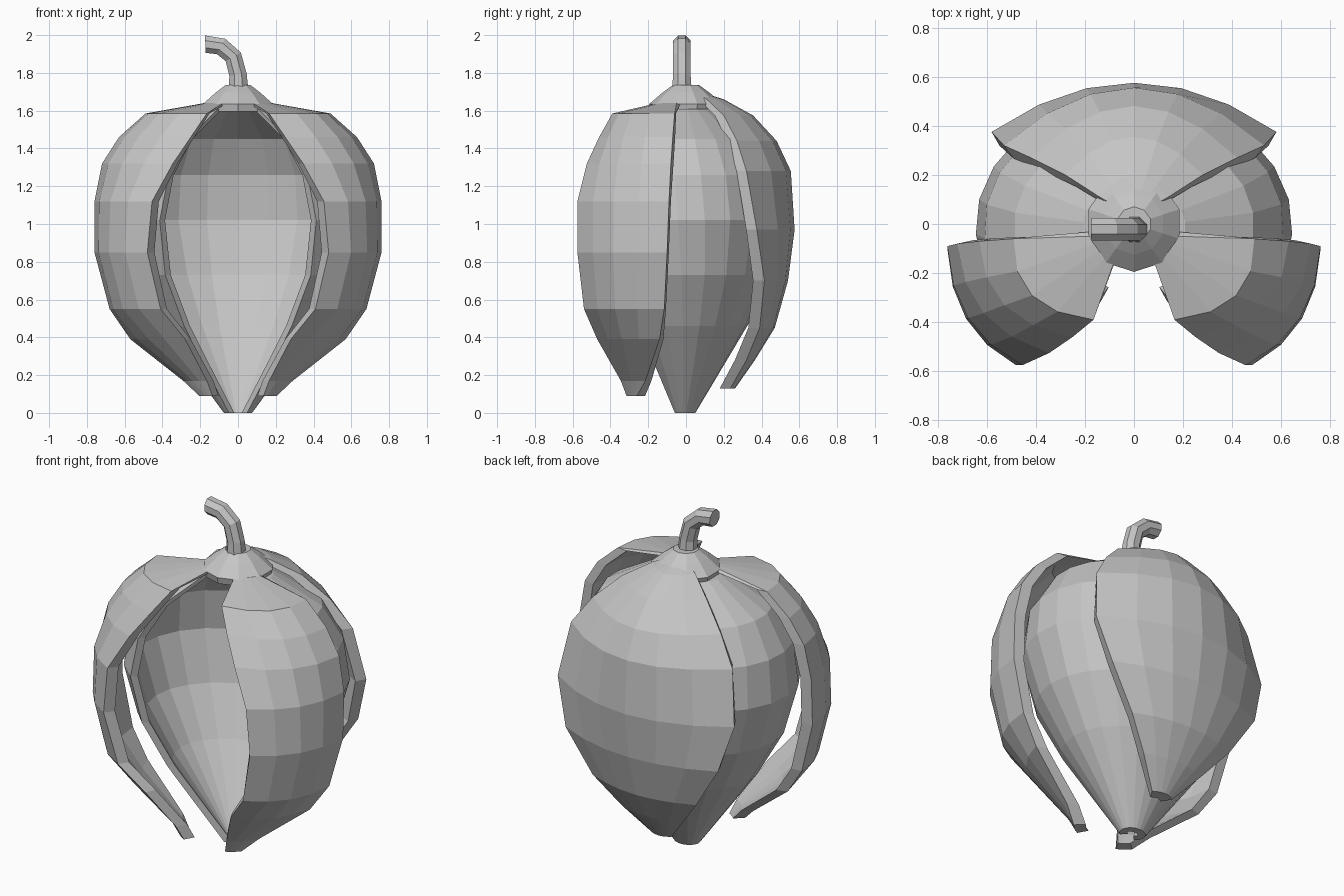
import bpy, math
from mathutils import Vector

if "Cube" in bpy.data.objects:
    bpy.data.objects.remove(bpy.data.objects["Cube"])

mat = bpy.data.materials.new("husk grey")
mat.diffuse_color = (0.56, 0.56, 0.56, 1)
mat.use_nodes = True
mat.node_tree.nodes["Principled BSDF"].inputs["Base Color"].default_value = mat.diffuse_color


def loft(name, rows):
    """Loft closed counter-clockwise rings (bottom to top) into a capped, flat-faced solid."""
    n = len(rows[0])
    verts = [p for r in rows for p in r]
    faces = [(i * n + j, i * n + (j + 1) % n, (i + 1) * n + (j + 1) % n, (i + 1) * n + j)
             for i in range(len(rows) - 1) for j in range(n)]
    faces += [tuple(reversed(range(n))), tuple(range(len(verts) - n, len(verts)))]
    me = bpy.data.meshes.new(name)
    me.from_pydata(verts, [], faces)
    me.materials.append(mat)
    ob = bpy.data.objects.new(name, me)
    bpy.context.collection.objects.link(ob)


def wall(pts, z, thick):
    """Turn an open outer curve into a closed wall section, thickened inward."""
    inner = []
    for j, p in enumerate(pts):
        d = (pts[min(j + 1, len(pts) - 1)] - pts[max(j - 1, 0)]).normalized()
        inner.append(p - Vector((d.y, -d.x)) * thick)
    return [(p.x, p.y, z) for p in pts + inner[::-1]]


# Inner pod: flattened shell, open at the front (z, radius, half opening angle)
pod = [(0, .075, 40), (.24, .25, 44), (.46, .41, 44), (.73, .565, 43),
       (1.02, .645, 40), (1.26, .61, 37), (1.45, .49, 33), (1.61, .21, 30)]
rows = []
for z, r, a in pod:
    angs = [math.radians(-90 + a + (360 - 2 * a) * j / 18) for j in range(19)]
    rows.append(wall([Vector((r * math.cos(t), r * .82 * math.sin(t) - .012)) for t in angs],
                     z, .042))
loft("inner_pod", rows)


def arc(a, b, mid, seg):
    """Parabola from edge a to edge b through the middle point."""
    a, b, mid = Vector(a), Vector(b), Vector(mid)
    return [a.lerp(b, j / seg) + (mid - (a + b) / 2) * 4 * (j / seg) * (1 - j / seg)
            for j in range(seg + 1)]


# Front petals: z, front edge x/y, rear edge x/y, bulge
front = [(.09, .135, -.315, .205, -.26, .005), (.17, .165, -.345, .29, -.215, .015),
         (.39, .28, -.47, .57, -.14, .06), (.55, .41, -.54, .68, -.115, .08),
         (.85, .48, -.575, .76, -.10, .08), (1.12, .455, -.575, .76, -.09, .085),
         (1.32, .345, -.525, .72, -.08, .1), (1.46, .25, -.46, .63, -.07, .11),
         (1.585, .165, -.39, .49, -.06, .11), (1.64, .08, -.15, .18, -.05, .02)]
for side, name in ((1, "front_right_petal"), (-1, "front_left_petal")):
    rows = []
    for z, ax, ay, bx, by, g in front:
        pts = arc((ax, ay), (bx, by), ((ax + bx) / 2 + .8 * g, (ay + by) / 2 - .6 * g), 4)
        if side < 0:
            pts = [Vector((-p.x, p.y)) for p in reversed(pts)]
        rows.append(wall(pts, z, .065))
    loft(name, rows)

# Back petal: z, half width, edge y, middle y
back = [(.13, .07, .235, .26), (.28, .20, .32, .365), (.45, .34, .39, .47), (.70, .50, .415, .54),
        (.97, .58, .375, .575), (1.28, .53, .32, .555), (1.44, .42, .27, .48),
        (1.575, .28, .20, .355), (1.66, .14, .11, .20), (1.695, .05, .06, .09)]
loft("back_petal", [wall(arc((w, e), (-w, e), (0, m), 6), z, .065) for z, w, e, m in back])

# Cap under the stem
cap = [(1.595, .185), (1.635, .195), (1.695, .125), (1.735, .07)]
loft("cap", [[(r * math.sin(k * math.tau / 10), -r * math.cos(k * math.tau / 10), z)
              for k in range(10)] for z, r in cap])

# Bent stem: x, z, tilt toward -x, radius
path = [(.003, 1.71, 0, .056), (0, 1.79, 8, .05), (-.025, 1.885, 30, .05),
        (-.09, 1.94, 62, .05), (-.173, 1.952, 92, .05)]
rows = []
for x, z, tilt, r in path:
    t = math.radians(tilt)
    ring = []
    for k in range(8):
        a = (k + .5) * math.tau / 8
        u, v = r * math.cos(a), r * math.sin(a)
        ring.append((x + u * math.cos(t), -.022 + v, z + u * math.sin(t)))
    rows.append(ring)
loft("stem", rows)
